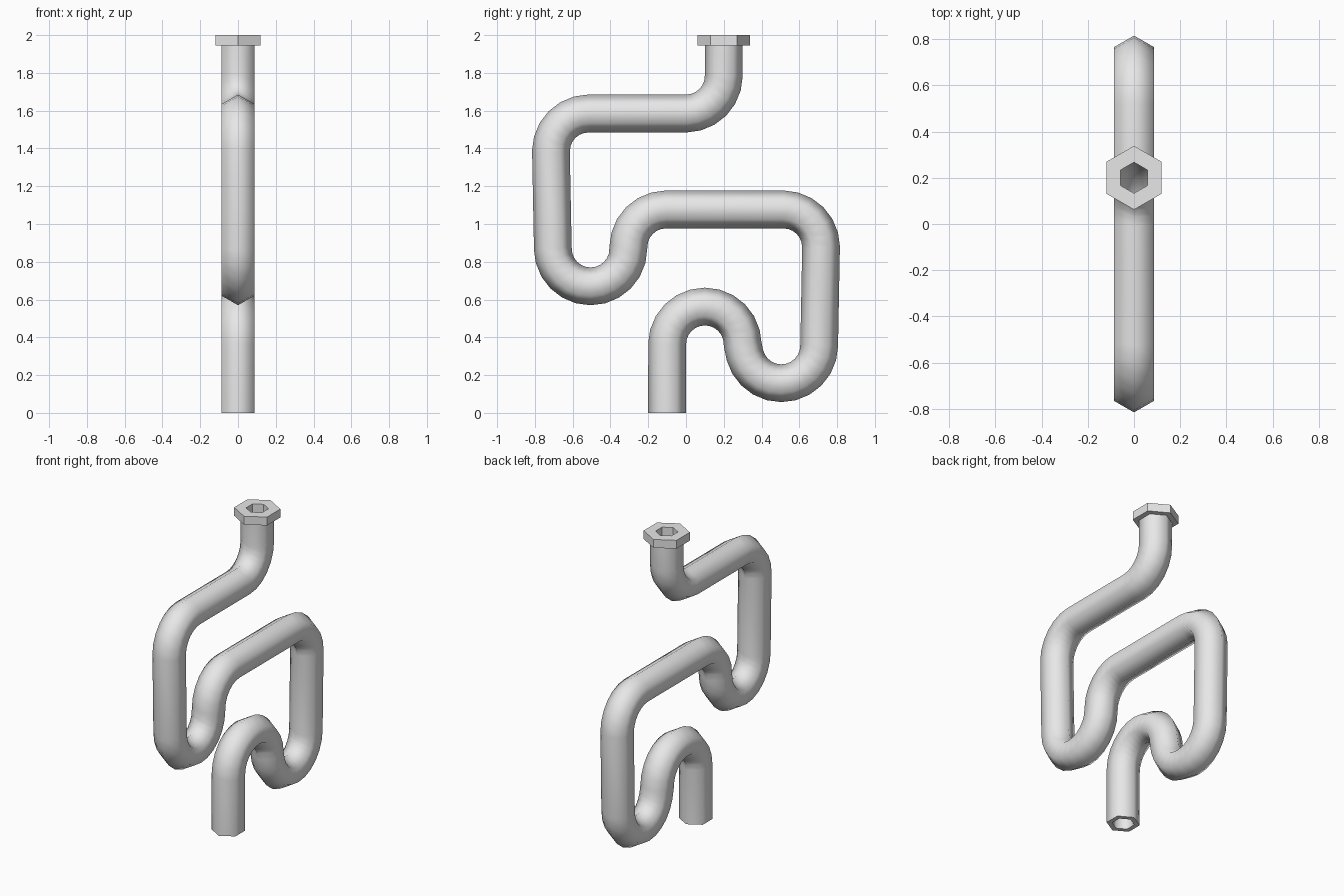
import bpy, bmesh, math
from mathutils import Vector

if "Cube" in bpy.data.objects:
    bpy.data.objects.remove(bpy.data.objects["Cube"])

grey = bpy.data.materials.new("light_grey")
grey.diffuse_color = (0.8, 0.8, 0.8, 1)
grey.use_nodes = True
grey.node_tree.nodes["Principled BSDF"].inputs["Base Color"].default_value = grey.diffuse_color
SIDES = 6


def hollow_sweep(name, path, outer, inner):
    """Sweep a hollow hexagon along a path lying in the YZ plane."""
    bm = bmesh.new()
    pts = [Vector((0, y, z)) for y, z in path]
    rings = []
    for i, c in enumerate(pts):
        if i in (0, len(pts) - 1):
            t = Vector((0, 0, 1))  # both ends are level
        else:
            t = ((c - pts[i - 1]).normalized() + (pts[i + 1] - c).normalized()).normalized()
        x = Vector((1, 0, 0))
        n = t.cross(x)
        ring = []
        for r in (outer, inner):
            ring.append([bm.verts.new(c + r * (math.cos(a) * n + math.sin(a) * x))
                         for a in (math.tau * k / SIDES for k in range(SIDES))])
        rings.append(ring)
    for k in range(SIDES):
        j = (k + 1) % SIDES
        # outer and inner walls
        for a, b in zip(rings, rings[1:]):
            for w in (0, 1):
                bm.faces.new((a[w][k], a[w][j], b[w][j], b[w][k]))
        # end rims
        for e in (rings[0], rings[-1]):
            bm.faces.new((e[0][k], e[0][j], e[1][j], e[1][k]))
    bmesh.ops.recalc_face_normals(bm, faces=bm.faces)
    mesh = bpy.data.meshes.new(name)
    bm.to_mesh(mesh)
    bm.free()
    mesh.materials.append(grey)
    obj = bpy.data.objects.new(name, mesh)
    bpy.context.collection.objects.link(obj)
    return obj


# Bends: centre y, centre z, start angle, end angle
BENDS = [
    (0.10, 0.363, 180, 0),
    (0.505, 0.357, 180, 360),
    (0.515, 0.877, 0, 90),
    (-0.105, 0.877, 90, 180),
    (-0.505, 0.87, 0, -180),
    (-0.515, 1.385, 180, 90),
    (0.0, 1.785, -90, 0),
]
path = [(-0.1, 0.0)]
for cy, cz, a0, a1 in BENDS:
    steps = abs(a1 - a0) // 15
    for s in range(steps + 1):
        a = math.radians(a0 + (a1 - a0) * s / steps)
        p = (cy + 0.2 * math.cos(a), cz + 0.2 * math.sin(a))
        if math.dist(p, path[-1]) > 0.02:
            path.append(p)
path.append((0.2, 1.945))

# Bent pipe, smooth round its sides with crisp end rims
pipe = hollow_sweep("bent_pipe", path, 0.1, 0.067)
bpy.context.view_layer.objects.active = pipe
pipe.select_set(True)
bpy.ops.object.shade_smooth_by_angle(angle=math.radians(75))

# Flat-sided hexagonal collar at the top
hollow_sweep("top_collar", [(0.2, 1.945), (0.2, 2.0)], 0.138, 0.067)
